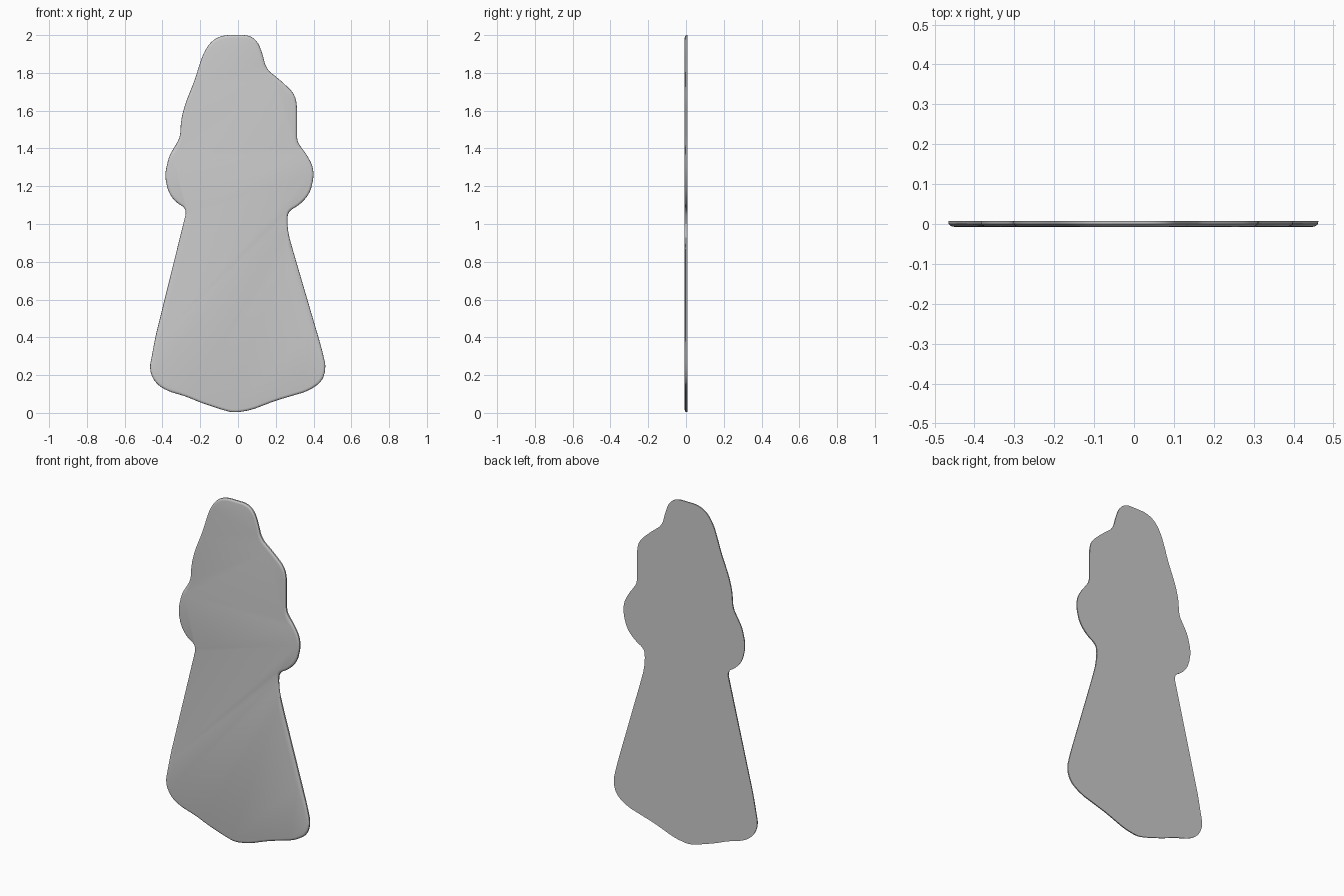
import bpy
import bmesh
from mathutils import Vector

cube = bpy.data.objects.get("Cube")
if cube:
    bpy.data.objects.remove(cube, do_unlink=True)

HALF_DEPTH = 0.007
ROUND = 0.014    # usual width of the rounded front edge
WIDE = 0.03      # wider slope where the front edge steps in

# Silhouette (x, z), clockwise from the top; optional third value is the edge width
right_side = [
    (.06, 2), (.105, 1.965), (.13, 1.9), (.15, 1.82, .02), (.22, 1.765, .02),
    (.295, 1.695), (.312, 1.64), (.312, 1.44), (.335, 1.405, WIDE), (.365, 1.365),
    (.395, 1.31), (.402, 1.25), (.38, 1.16), (.325, 1.1), (.27, 1.07),
    (.26, 1.03), (.266, .95, .005), (.294, .85, WIDE), (.423, .41, WIDE),
    (.443, .34), (.467, .24), (.445, .165), (.37, .115), (.2, .065), (.07, .015),
]
left_side = [
    (-.02, 0), (-.08, .015), (-.2, .055), (-.27, .085), (-.38, .118), (-.44, .16),
    (-.47, .23), (-.447, .35), (-.436, .41, WIDE), (-.27, 1.08, .008), (-.33, 1.115),
    (-.37, 1.17), (-.388, 1.26), (-.365, 1.36), (-.335, 1.41, WIDE), (-.306, 1.46),
    (-.302, 1.55), (-.28, 1.635), (-.23, 1.76), (-.202, 1.85), (-.18, 1.91),
    (-.14, 1.97), (-.08, 2),
]


def soften(points, limit):
    """Cut each corner, by no more than the limit along either edge."""
    result = []
    for i, a in enumerate(points):
        b = points[(i + 1) % len(points)]
        t = min(0.25, limit / (b - a).length)
        result += [a.lerp(b, t), b.lerp(a, t)]
    return result


def inward(points, i):
    """Direction into a clockwise outline at one point."""
    d = points[(i + 1) % len(points)] - points[i - 1]
    return Vector((d.y, 0, -d.x)).normalized()


outline = [Vector((p[0], p[1], p[2] if len(p) > 2 else ROUND))
           for p in right_side + left_side]
for limit in (0.02, 0.008):
    outline = soften(outline, limit)

# Rings from the flat back to the rounded front: (y, share of edge width)
rings = [(HALF_DEPTH, 0), (0, 0.05), (-0.004, 0.35), (-0.006, 0.65), (-HALF_DEPTH, 1)]
bm = bmesh.new()
loops = []
for y, share in rings:
    loops.append([bm.verts.new(Vector((p.x, y, p.y)) + inward(outline, i) * p.z * share)
                  for i, p in enumerate(outline)])
for a, b in zip(loops, loops[1:]):
    for i in range(len(a)):
        bm.faces.new((a[i - 1], a[i], b[i], b[i - 1]))
bm.faces.new(loops[0])
bm.faces.new(loops[-1])
bmesh.ops.recalc_face_normals(bm, faces=bm.faces)

mesh = bpy.data.meshes.new("flat_figure_plate")
bm.to_mesh(mesh)
bm.free()
plate = bpy.data.objects.new("flat_figure_plate", mesh)
bpy.context.collection.objects.link(plate)
bpy.ops.object.select_all(action='DESELECT')
plate.select_set(True)
bpy.context.view_layer.objects.active = plate
bpy.ops.object.shade_smooth_by_angle()
